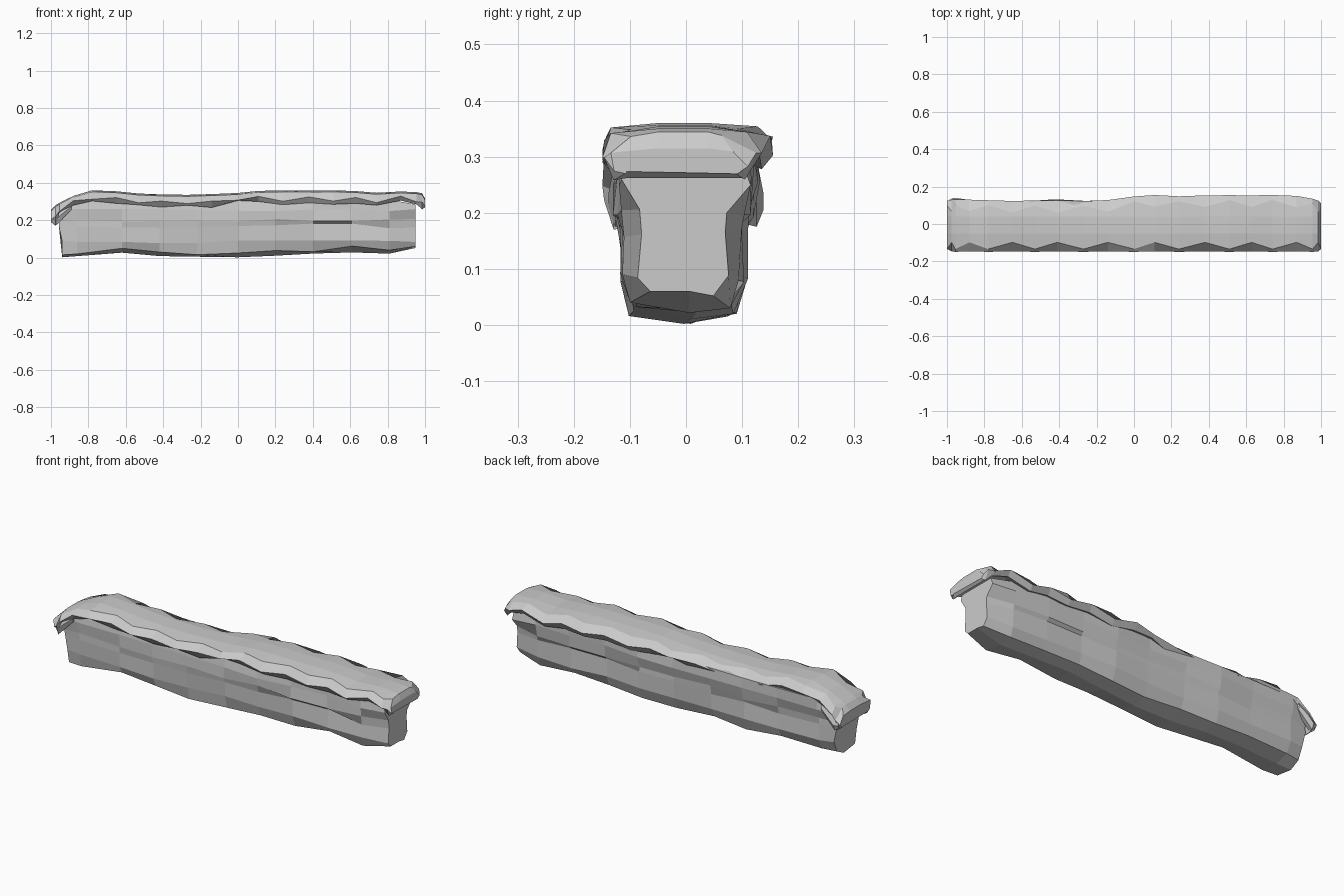
import bpy, bmesh, random

random.seed(4)


def loft(name, rings):
    """Skin closed rings of equal length and cap both ends."""
    bm = bmesh.new()
    vr = [[bm.verts.new(p) for p in r] for r in rings]
    n = len(vr[0])
    for a, b in zip(vr, vr[1:]):
        for i in range(n):
            j = (i + 1) % n
            bm.faces.new((a[i], a[j], b[j], b[i]))
    bm.faces.new(vr[0])
    bm.faces.new(vr[-1])
    bmesh.ops.recalc_face_normals(bm, faces=bm.faces)
    me = bpy.data.meshes.new(name)
    bm.to_mesh(me)
    bm.free()
    ob = bpy.data.objects.new(name, me)
    bpy.context.collection.objects.link(ob)
    return ob


def jit(a):
    return random.uniform(-a, a)


# Rock body: x, front underside, back underside, width factor
stations = [(-0.94, 0.015, 0.03, 0.86), (-0.86, 0.02, 0.03, 0.97),
            (-0.62, 0.05, 0.035, 1.0), (-0.42, 0.03, 0.02, 1.03),
            (-0.22, 0.016, 0.03, 1.0), (0.0, 0.025, 0.015, 0.97),
            (0.2, 0.038, 0.02, 1.02), (0.40, 0.032, 0.035, 1.0),
            (0.61, 0.062, 0.04, 1.0), (0.81, 0.04, 0.03, 0.96),
            (0.95, 0.06, 0.052, 0.72)]
# Cross-section half: distance from the middle, height
half = [(0.118, 0.31), (0.123, 0.255), (0.122, 0.2), (0.115, 0.165),
        (0.114, 0.085)]
body = []
for k, (x, low_f, low_b, w) in enumerate(stations):
    end = k in (0, len(stations) - 1)
    sides = []
    for s, low in ((-1, low_f), (1, low_b)):
        pts = []
        for i, (y, z) in enumerate(half):
            y = y * (0.9 if end and i < 2 else w) + jit(0.006)
            if s > 0 and i > 1:                # back leans inwards
                y -= 0.011
            zz, xx = z + (jit(0.008) if i else 0), x
            if k == 0 and 0 < i < 4:
                xx -= 0.018
            if 0.39 < x < 0.62 and i in (2, 3):  # shallow ledge in the side
                y += 0.006 if i == 2 else -0.008
                zz = 0.196 if i == 2 else 0.182
            if i == 0 and end:
                zz = 0.285
            pts.append((xx, s * y, zz))
        pts.append((x, s * (0.096 if s < 0 else 0.08) * w + jit(0.009), low))
        sides.append(pts)
    mid_z = max(0.002, min(low_f, low_b) - 0.013 + jit(0.006))
    body.append(sides[0] + [(x, 0.005 + jit(0.015), mid_z if not end or k == 0 else 0.06)]
                + sides[1][::-1])
loft("rock_body", body)

# Draped cap: x, top height, lower edge, back reach
cap_stations = [
    (-1.0, 0.255, 0.19, 0.125), (-0.975, 0.282, 0.17, 0.13),
    (-0.955, 0.293, 0.24, 0.13), (-0.88, 0.33, 0.28, 0.13),
    (-0.78, 0.36, 0.303, 0.127), (-0.65, 0.355, 0.29, 0.123),
    (-0.53, 0.343, 0.282, 0.125), (-0.41, 0.338, 0.27, 0.124),
    (-0.27, 0.336, 0.28, 0.123), (-0.14, 0.34, 0.268, 0.128),
    (0.0, 0.346, 0.305, 0.147), (0.11, 0.357, 0.30, 0.155),
    (0.24, 0.36, 0.283, 0.148), (0.38, 0.359, 0.293, 0.153),
    (0.51, 0.36, 0.285, 0.154), (0.63, 0.356, 0.29, 0.153),
    (0.74, 0.347, 0.28, 0.155), (0.87, 0.354, 0.305, 0.15),
    (0.955, 0.35, 0.285, 0.135), (0.985, 0.344, 0.258, 0.125),
    (1.0, 0.315, 0.27, 0.11)]
cap = []
last = len(cap_stations) - 1
for k, (x, top, low, back) in enumerate(cap_stations):
    zig = 0.02 if k % 2 else -0.016            # zigzag crease along the rim
    mid = low + (top - low) * 0.45
    front = 0.128 if k in (0, last) else 0.149
    ends = k < 2 or k > last - 2
    tuck = low + (0.004 if ends else 0.012)
    cap.append([
        (x, -0.105, tuck),
        (x, -front + 0.020, low),
        (x, -front + (0.003 if k % 2 else 0), mid - 0.008 + zig * 0.5),
        (x, -0.118 + zig, top - 0.008),
        (x, -0.05, top),
        (x, 0.04, top),
        (x, back - 0.042 - zig, top - 0.006),
        (x, back, mid + zig * 0.5),
        (x, back - 0.020, low + jit(0.006)),
        (x, 0.10, tuck)])
loft("draped_cap", cap)

# Drips hanging from the corners of the left end
for s, tag in ((-1, "front"), (1, "back")):
    rings = []
    for x, c, r in ((-0.99, 0.205, 0.01), (-0.97, 0.205, 0.02),
                    (-0.94, 0.235, 0.02), (-0.89, 0.275, 0.012)):
        rings.append([(x, s * (0.118 + dy * r), c + dz * r * 1.5)
                      for dy, dz in ((1, 0), (0.4, 1), (-0.8, 0.8), (-0.8, -0.8), (0.4, -1))])
    loft("corner_drip_" + tag, rings)
